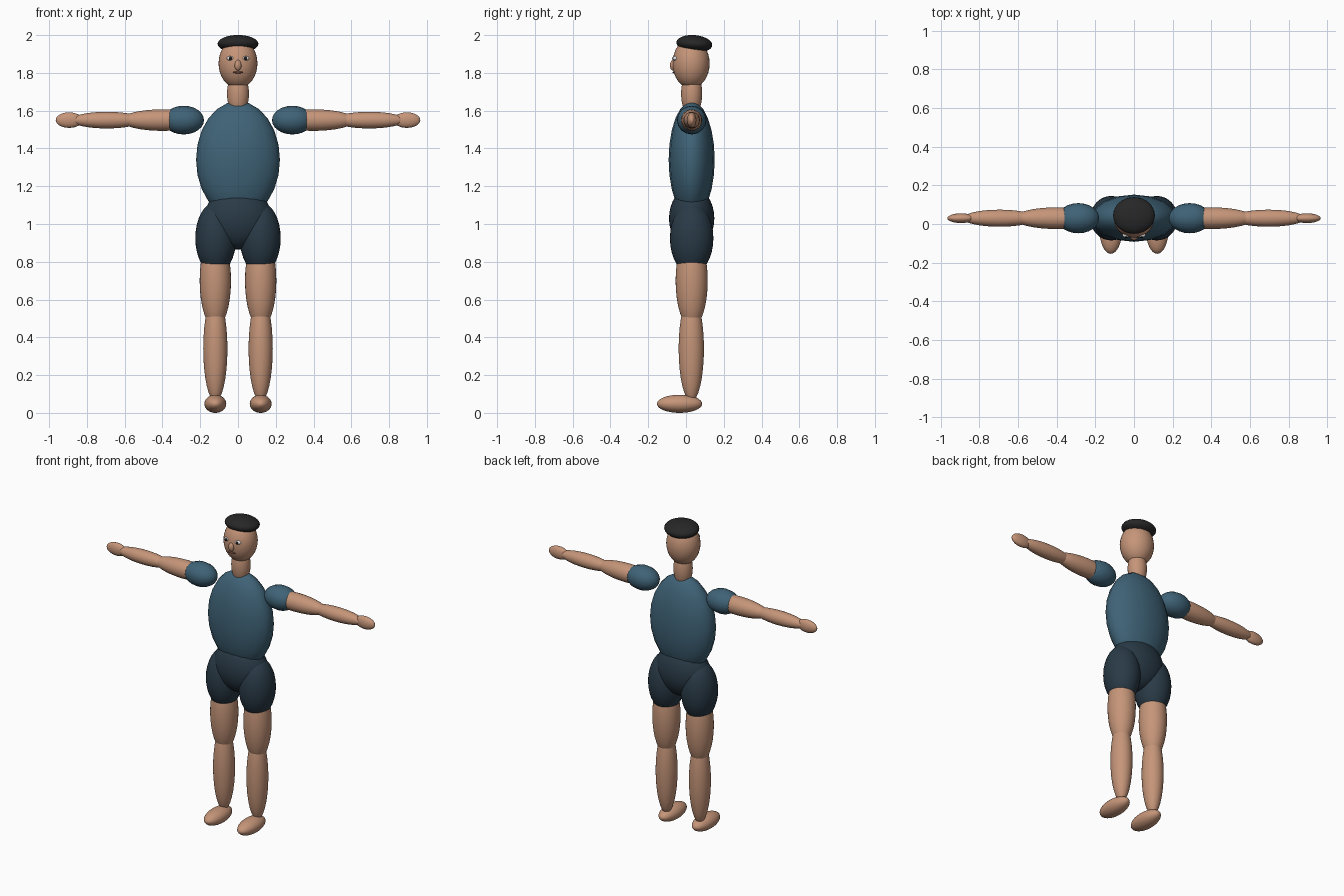
import bpy
import math

cube = bpy.data.objects.get("Cube")
if cube:
    bpy.data.objects.remove(cube, do_unlink=True)


def material(name, rgb, rough=0.7):
    mat = bpy.data.materials.new(name)
    mat.use_nodes = True
    color = (*rgb, 1.0)
    mat.diffuse_color = color
    shader = next(n for n in mat.node_tree.nodes if n.type == "BSDF_PRINCIPLED")
    shader.inputs["Base Color"].default_value = color
    shader.inputs["Roughness"].default_value = rough
    return mat


skin = material("skin", (0.56, 0.30, 0.19))
shirt = material("shirt_blue", (0.05, 0.125, 0.185))
shorts = material("shorts_navy", (0.022, 0.042, 0.062))
hair = material("hair_black", (0.02, 0.02, 0.02))
white = material("eye_white", (0.8, 0.8, 0.8))
dark = material("pupil_dark", (0.015, 0.012, 0.01))
lip = material("lip_brown", (0.25, 0.10, 0.07))

DEPTH = 0.03  # body centre plane in y


def ellipsoid(name, mat, center, radii, axis="Z", tilt=0.0, segments=32, rings=16):
    """Smooth ellipsoid; axis gives the direction of its poles."""
    rx, ry, rz = radii
    turn = (math.radians(tilt), 0, 0)
    if axis == "X":
        rx, rz = rz, rx
        turn = (0, math.pi / 2, 0)
    elif axis == "Y":
        ry, rz = rz, ry
        turn = (math.pi / 2, 0, 0)
    bpy.ops.mesh.primitive_uv_sphere_add(
        segments=segments, ring_count=rings, radius=1, location=center, rotation=turn)
    obj = bpy.context.object
    obj.name = name
    obj.scale = (rx, ry, rz)
    obj.data.materials.append(mat)
    bpy.ops.object.shade_smooth()
    return obj


def pair(name, mat, center, radii, **options):
    """The same part on both sides of the body."""
    x, y, z = center
    for side, sign in (("left", 1), ("right", -1)):
        ellipsoid(f"{side}_{name}", mat, (sign * x, y, z), radii, **options)


# Trunk
ellipsoid("torso", shirt, (0, DEPTH, 1.34), (0.222, 0.122, 0.31), segments=16, rings=12)
ellipsoid("pelvis", shorts, (0, DEPTH, 1.03), (0.18, 0.12, 0.165))

# Head and hair
ellipsoid("neck", skin, (0, DEPTH, 1.69), (0.058, 0.056, 0.12))
ellipsoid("head", skin, (0, 0.027, 1.85), (0.103, 0.098, 0.132))
ellipsoid("hair_cap", hair, (0, 0.044, 1.954), (0.108, 0.095, 0.046), tilt=-5)

# Face
pair("eye", white, (0.04, -0.056, 1.877), (0.02, 0.014, 0.012), axis="Y", segments=16, rings=10)
pair("pupil", dark, (0.04, -0.067, 1.877), (0.008, 0.006, 0.010), axis="Y", segments=12, rings=8)
ellipsoid("nose", skin, (0, -0.068, 1.84), (0.018, 0.017, 0.028), segments=16, rings=10)
ellipsoid("mouth", lip, (0, -0.063, 1.803), (0.028, 0.008, 0.006), segments=16, rings=8)

# Arms, stretched out sideways
ARM_Z = 1.55
pair("sleeve", shirt, (0.288, DEPTH, ARM_Z), (0.108, 0.078, 0.076), axis="X", segments=16, rings=12)
pair("upper_arm", skin, (0.40, DEPTH, ARM_Z), (0.22, 0.056, 0.057), axis="X")
pair("forearm", skin, (0.695, DEPTH, ARM_Z), (0.19, 0.044, 0.044), axis="X")
pair("hand", skin, (0.894, DEPTH, ARM_Z), (0.071, 0.025, 0.041), axis="X")

# Legs
LEG_X = 0.12
pair("shorts_leg", shorts, (LEG_X - 0.002, DEPTH, 0.925), (0.108, 0.115, 0.19))
pair("thigh", skin, (LEG_X, DEPTH, 0.70), (0.083, 0.085, 0.25))
pair("calf", skin, (LEG_X, 0.028, 0.34), (0.064, 0.067, 0.28))
pair("foot", skin, (LEG_X, -0.034, 0.048), (0.058, 0.12, 0.048), axis="Y")
